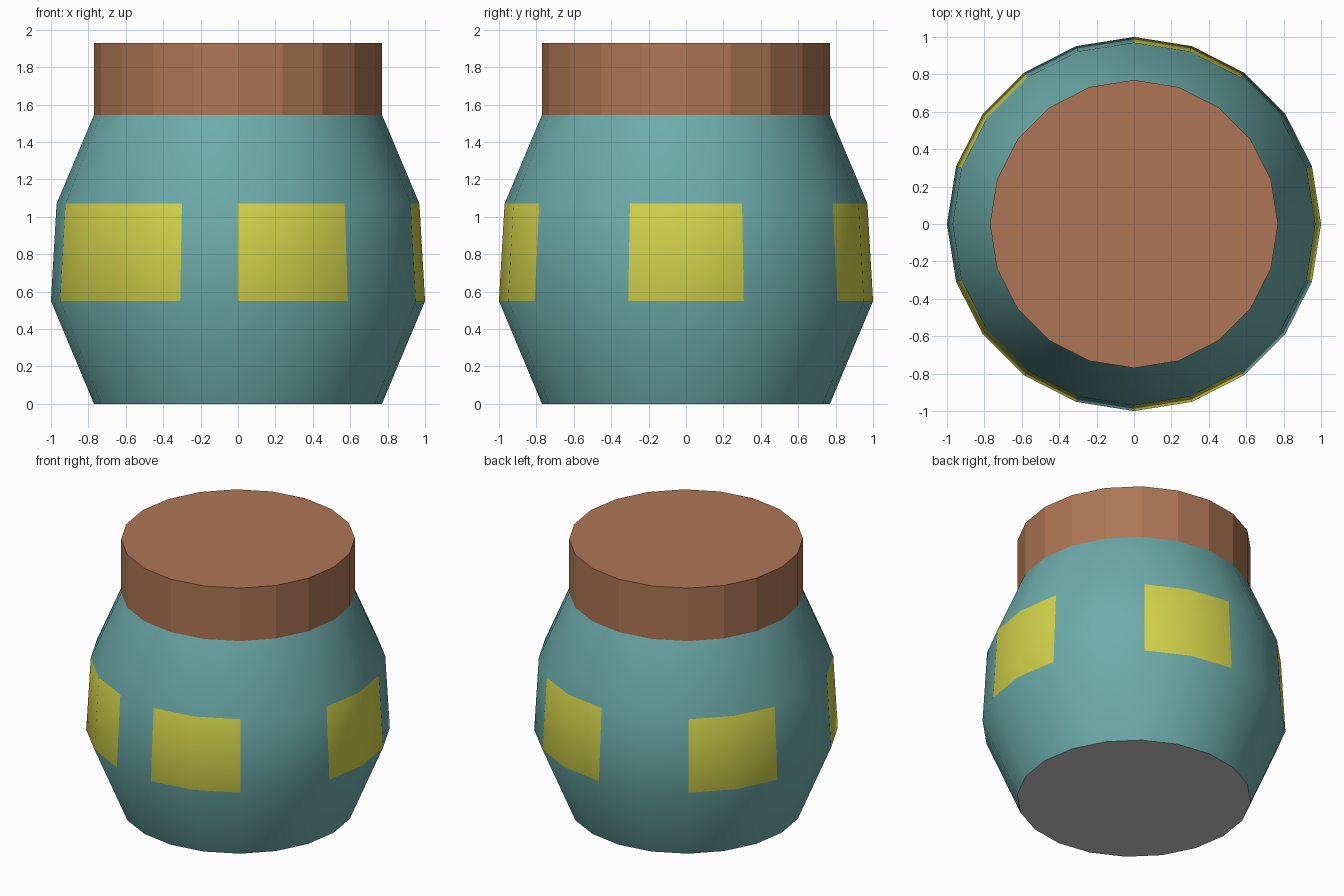
import bpy, bmesh
from math import cos, sin, tau

if "Cube" in bpy.data.objects:
    bpy.data.objects.remove(bpy.data.objects["Cube"])

SIDES = 20


def material(name, rgb):
    m = bpy.data.materials.new(name)
    m.diffuse_color = (*rgb, 1)
    m.use_nodes = True
    m.node_tree.nodes["Principled BSDF"].inputs["Base Color"].default_value = m.diffuse_color
    return m


teal = material("teal_glaze", (0.15, 0.41, 0.40))
yellow = material("yellow_patch", (0.65, 0.65, 0.07))
brown = material("brown_lid", (0.42, 0.18, 0.09))
grey = material("grey_base", (0.8, 0.8, 0.8))


def lathe(name, profile, materials, face_material, smooth, bottom=None, top=None):
    """Spin (radius, z) points into facets; optional caps take a material index."""
    bm = bmesh.new()
    rings = [[bm.verts.new((r * cos(tau * i / SIDES), r * sin(tau * i / SIDES), z))
              for i in range(SIDES)] for r, z in profile]
    for band, (lo, hi) in enumerate(zip(rings, rings[1:])):
        for i in range(SIDES):
            j = (i + 1) % SIDES
            f = bm.faces.new((lo[i], lo[j], hi[j], hi[i]))
            f.smooth = smooth
            f.material_index = face_material(band, i)
    for ring, index in ((rings[0][::-1], bottom), (rings[-1], top)):
        if index is not None:
            cap = bm.faces.new(ring)
            cap.material_index = index
            for e in cap.edges:
                e.smooth = False
    mesh = bpy.data.meshes.new(name)
    bm.to_mesh(mesh)
    bm.free()
    for m in materials:
        mesh.materials.append(m)
    obj = bpy.data.objects.new(name, mesh)
    bpy.context.collection.objects.link(obj)
    return obj


# Jar body: smooth teal wall, yellow patches round the middle band, grey base
patches = {0, 3, 4, 7, 8, 11, 12, 13, 15, 16, 19}
lathe("jar_body", [(0.77, 0), (1.0, 0.55), (0.97, 1.07), (0.77, 1.545)],
      [teal, yellow, grey],
      lambda band, i: 1 if band == 1 and i in patches else 0,
      smooth=True, bottom=2)

# Lid: flat-sided brown cylinder sitting on the rim
lathe("jar_lid", [(0.77, 1.545), (0.77, 1.93)], [brown],
      lambda band, i: 0, smooth=False, top=0)
